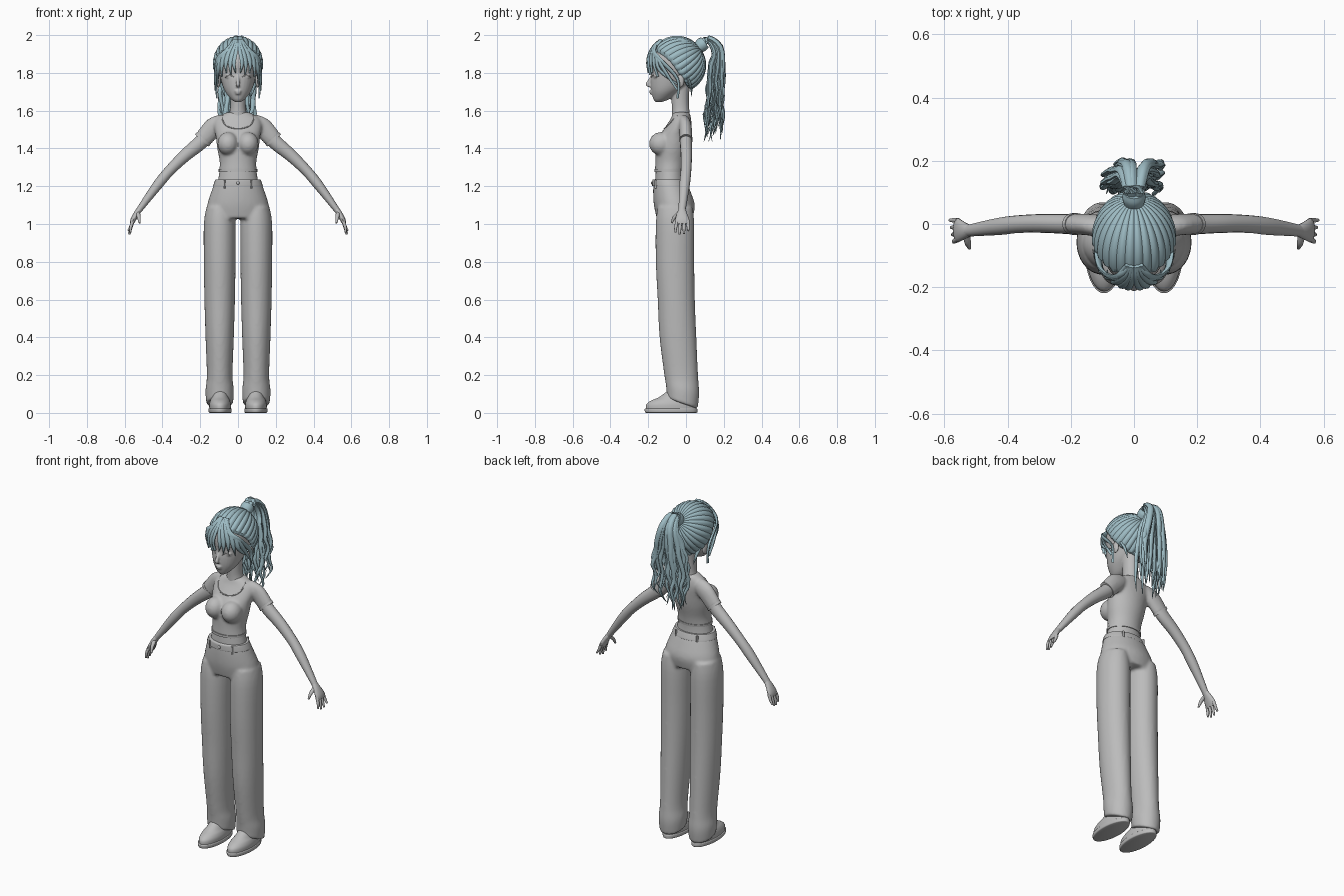
import bpy, bmesh, math, random
from mathutils import Vector

random.seed(4)
if "Cube" in bpy.data.objects:
    bpy.data.objects.remove(bpy.data.objects["Cube"])


def material(name, rgb):
    m = bpy.data.materials.new(name)
    m.use_nodes = True
    m.diffuse_color = (*rgb, 1)
    m.node_tree.nodes["Principled BSDF"].inputs["Base Color"].default_value = (*rgb, 1)
    return m


GREY = material("plain grey", (0.5, 0.5, 0.5))
BLUE = material("dusty blue", (0.34, 0.5, 0.55))


def resample(pts, k):
    """Catmull-Rom interpolation of tuples of any length."""
    out = []
    for i in range(len(pts) - 1):
        quad = [pts[max(i - 1, 0)], pts[i], pts[i + 1], pts[min(i + 2, len(pts) - 1)]]
        for j in range(k):
            t = j / k
            out.append([0.5 * (2 * b + (c - a) * t + (2 * a - 5 * b + 4 * c - d) * t * t
                               + (3 * b - a - 3 * c + d) * t ** 3) for a, b, c, d in zip(*quad)])
    return out + [list(pts[-1])]


def finish(name, bm, mat):
    bmesh.ops.recalc_face_normals(bm, faces=bm.faces)
    me = bpy.data.meshes.new(name)
    bm.to_mesh(me)
    bm.free()
    me.materials.append(mat)
    ob = bpy.data.objects.new(name, me)
    bpy.context.collection.objects.link(ob)
    return ob


def tube(name, pts, mat=GREY, n=16, hint=(0, 1, 0), level=False, k=4):
    """Loft of ellipses (x, y, z, half width, half depth); level keeps the rings flat."""
    rows, rings, bm = resample(pts, k), [], bmesh.new()
    for i, r in enumerate(rows):
        p = Vector(r[:3])
        a, b = rows[max(i - 1, 0)], rows[min(i + 1, len(rows) - 1)]
        t = Vector((0, 0, 1)) if level else (Vector(b[:3]) - Vector(a[:3])).normalized()
        side = t.cross(Vector(hint)).normalized()
        up = side.cross(t)
        w, d = max(r[3], 0.001), max(r[4], 0.001)
        rings.append([bm.verts.new(p + side * w * math.cos(q) + up * d * math.sin(q))
                      for q in (math.tau * j / n for j in range(n))])
    for a, b in zip(rings, rings[1:]):
        for j in range(n):
            bm.faces.new((a[j], a[(j + 1) % n], b[(j + 1) % n], b[j]))
    bm.faces.new(rings[0])
    bm.faces.new(rings[-1])
    return finish(name, bm, mat)


def body(name, rows, x=0, n=32):
    """Upright loft from rows of (z, half width, front y, back y)."""
    return tube(name, [(x, (f + b) / 2, z, w, (b - f) / 2) for z, w, f, b in rows],
                n=n, level=True)


def ball(name, loc, scale, mat=GREY):
    bm = bmesh.new()
    bmesh.ops.create_uvsphere(bm, u_segments=20, v_segments=12, radius=1)
    for v in bm.verts:
        v.co = Vector(loc) + Vector(a * b for a, b in zip(v.co, scale))
    return finish(name, bm, mat)


def fuse(name, parts, voxel, rounds):
    """Join overlapping volumes into one soft skin."""
    bpy.ops.object.select_all(action="DESELECT")
    for p in parts:
        p.select_set(True)
    ob = bpy.context.view_layer.objects.active = parts[0]
    bpy.ops.object.join()
    ob.name = name
    m = ob.modifiers.new("skin", "REMESH")
    m.mode, m.voxel_size = "VOXEL", voxel
    s = ob.modifiers.new("soften", "SMOOTH")
    s.factor, s.iterations = 0.5, rounds
    for mod in ("skin", "soften"):
        bpy.ops.object.modifier_apply(modifier=mod)
    bpy.context.view_layer.update()
    return ob


def seam(name, target, xz, r):
    """Thin cord laid on the front of a part."""
    pts = []
    for x, z in xz:
        hit, p, _, _ = target.ray_cast(Vector((x, -1, z)), Vector((0, 1, 0)))
        if hit:
            pts.append((*p, r, r))
    if len(pts) > 2:
        tube(name, pts, n=8, hint=(0, 1, 0.1), k=2)


SIDES = (("left", 1), ("right", -1))

# Trousers: hips and two wide legs
parts = [body("hips", [(1.03, .165, -.155, .035), (1.1, .163, -.17, .047),
                       (1.17, .142, -.174, .025), (1.235, .118, -.172, -.002)])]
for side, s in SIDES:
    leg = [(.05, .071, -.1, .062), (.12, .075, -.105, .07), (.2, .068, -.115, .064),
           (.4, .075, -.14, .055), (.6, .081, -.15, .047), (.8, .084, -.16, .044),
           (1, .084, -.16, .044), (1.09, .07, -.15, .035)]
    parts.append(body("leg", leg, .097 * s))
trousers = fuse("trousers", parts, .009, 5)
for v in trousers.data.vertices:  # hem drops toward the heel
    if v.co.z < .2:
        v.co.z -= (v.co.y + .02) * .45 * (1 - v.co.z / .2)
body("waistband", [(1.2, .131, -.178, .012), (1.205, .131, -.179, .012),
                   (1.23, .122, -.178, .003), (1.236, .119, -.175, .0)])
ball("waist_button", (0, -.179, 1.217), (.009, .006, .009))
for side, s in SIDES:
    for x, y, z in ((.072, -.16, 1.21), (.07, -.006, 1.21)):
        tube(side + "_belt_loop", [(x * s, y, z - .022, .006, .007),
                                   (x * s, y, z + .022, .006, .007)], n=8, level=True)

# Shoes
for side, s in SIDES:
    body(side + "_shoe_sole", [(0, .055, -.21, .055), (.004, .06, -.217, .06),
                               (.02, .061, -.219, .06), (.024, .057, -.214, .056)], .095 * s)
    body(side + "_shoe_upper", [(.02, .057, -.213, .056), (.045, .057, -.21, .056),
                                (.065, .052, -.185, .053), (.085, .045, -.14, .05),
                                (.13, .04, -.08, .045)], .095 * s)

# Cropped top: torso, bust and short sleeves
parts = [body("torso", [(1.275, .1, -.165, -.008), (1.33, .097, -.162, 0),
                        (1.4, .11, -.16, .017), (1.46, .117, -.145, .026),
                        (1.52, .126, -.105, .03), (1.56, .112, -.08, .026),
                        (1.592, .06, -.068, .02)])]
for side, s in SIDES:
    parts.append(ball("bust", (.053 * s, -.132, 1.425), (.056, .064, .062)))
    parts.append(tube("sleeve", [(.08 * s, -.01, 1.545, .03, .04), (.13 * s, -.003, 1.512, .034, .052),
                                 (.19 * s, 0, 1.443, .033, .047)], hint=(1, 0, 0)))
top = fuse("cropped_top", parts, .008, 5)
seam("neckline", top, [(.082 * math.cos(a), 1.575 - .07 * math.sin(a) ** .6)
                       for a in (math.pi * i / 16 for i in range(17))], .003)
body("top_hem", [(1.276, .102, -.168, -.006), (1.29, .102, -.168, -.004)])
body("midriff", [(1.2, .112, -.165, -.005), (1.25, .102, -.162, -.01), (1.3, .094, -.158, -.01)])

# Arms and hands
for side, s in SIDES:
    def limb(name, rows, n=16):
        tube(side + name, [(s * x, *rest) for x, *rest in rows], n=n, hint=(1, 0, 0))

    limb("_sleeve_hem", [(.182, 0, 1.452, .035, .049), (.191, 0, 1.442, .035, .049)])
    limb("_arm", [(.15, 0, 1.485, .03, .035), (.2, 0, 1.43, .032, .038), (.28, .002, 1.363, .03, .033),
                  (.36, 0, 1.285, .028, .028), (.415, -.006, 1.22, .028, .027),
                  (.468, -.013, 1.15, .024, .022), (.53, -.022, 1.065, .018, .015)])
    limb("_palm", [(.52, -.021, 1.08, .018, .015), (.54, -.021, 1.05, .029, .015),
                   (.556, -.02, 1.02, .038, .014), (.563, -.019, 1.0, .034, .01)])
    for i, reach in enumerate((.045, .056, .052, .036)):
        y = -.047 + .019 * i
        limb("_finger", [(.556, y, 1.018, .009, .01), (.568, y * 1.15, 1.005 - reach / 2, .008, .008),
                         (.57 + .004 * i, y * 1.2, 1 - reach, .005, .005)], 10)
    limb("_thumb", [(.53, -.035, 1.058, .01, .012), (.525, -.062, 1.035, .009, .01),
                    (.52, -.076, 1.005, .005, .005)], 10)

# Head, neck, nose, lips and ears
parts = [body("head", [(1.645, .014, -.16, -.13), (1.66, .036, -.172, -.09), (1.69, .061, -.181, -.045),
                       (1.72, .077, -.186, -.005), (1.76, .09, -.187, .03), (1.8, .1, -.184, .06),
                       (1.85, .105, -.19, .075), (1.9, .1, -.178, .075), (1.95, .07, -.13, .05),
                       (1.97, .03, -.08, .01)]),
         body("neck", [(1.54, .06, -.075, .022), (1.6, .043, -.074, .018),
                       (1.66, .041, -.077, .015), (1.73, .045, -.08, .02)]),
         tube("nose", [(0, -.178, 1.79, .006, .006), (0, -.194, 1.757, .009, .009),
                       (0, -.203, 1.738, .012, .011), (0, -.188, 1.728, .01, .005)], n=12),
         ball("upper_lip", (0, -.184, 1.703), (.018, .011, .006)),
         ball("lower_lip", (0, -.182, 1.692), (.015, .011, .007))]
for side, s in SIDES:
    parts.append(ball("eyelid", (.044 * s, -.158, 1.782), (.024, .016, .014)))
head = fuse("head", parts, .005, 3)
for side, s in SIDES:
    seam(side + "_lashes", head, [(s * (.022 + .005 * i), 1.776 + .012 * math.sin(math.pi * i / 9))
                                  for i in range(10)], .0025)
    ball(side + "_ear", (.104 * s, -.03, 1.757), (.012, .021, .034))

# Combed hair shell: ridges run from the hairline back to the tie
CENTRE, SIZE = Vector((0, -.045, 1.845)), (.128, .149, .147)
POLE, ACROSS, FRONT = Vector((0, .83, .55)), Vector((1, 0, 0)), Vector((0, -.55, .83))
bm, N, rows = bmesh.new(), 168, []
for ring in range(19):
    row = []
    for j in range(N):
        a = math.tau * j / N
        theta = math.radians(99 + 18 * max(0, math.cos(a)) ** 2) * (ring + .5) / 18.5
        d = POLE * math.cos(theta) + (ACROSS * math.sin(a) + FRONT * math.cos(a)) * math.sin(theta)
        bump = 1 + .045 * abs(math.sin(14 * a)) * math.sin(theta) - (.1 if ring == 18 else 0)
        row.append(bm.verts.new(CENTRE + Vector(c * r * bump for c, r in zip(d, SIZE))))
    rows.append(row)
for a, b in zip(rows, rows[1:]):
    for j in range(N):
        bm.faces.new((a[j], a[(j + 1) % N], b[(j + 1) % N], b[j]))
bm.faces.new(rows[0])
finish("hair_cap", bm, BLUE)


def fringe_point(x, z, w, s):
    inside = 1 - (x / .135) ** 2 - ((z - CENTRE.z) / .157) ** 2
    return (s * x, CENTRE.y - .16 * math.sqrt(max(0, inside)), z, w, .007)


# Fringe and face-framing locks, parted at the middle
LOCKS = [(.016, 1.90, .012, 1.80), (.032, 1.90, .036, 1.79), (.052, 1.90, .062, 1.80),
         (.07, 1.90, .086, 1.78), (.088, 1.885, .108, 1.74), (.1, 1.87, .12, 1.71),
         (.108, 1.87, .112, 1.665)]
for side, s in SIDES:
    for i, (mx, mz, tx, tz) in enumerate(LOCKS):
        tube(side + "_fringe_lock",
             [fringe_point(.006 + .003 * i, 1.975, .006, s),
              fringe_point(mx * .55, mz + .045, .012, s), fringe_point(mx, mz, .014, s),
              fringe_point((mx + tx) / 2 + .008, (mz + tz) / 2, .011, s),
              fringe_point(tx, tz, .001, s)], BLUE, n=8, hint=(.5 * s, -1, .2), k=5)
    tube(side + "_nape_wisp", [(.1 * s, .0, 1.79, .01, .008), (.085 * s, .025, 1.73, .009, .007),
                               (.07 * s, .03, 1.675, .001, .001)], BLUE, n=8)

# Hair tie and wavy ponytail
tube("hair_tie", [(0, .068, 1.935, .033, .033), (0, .085, 1.95, .037, .037),
                  (0, .1, 1.962, .033, .033)], BLUE, hint=(1, 0, 0))
for i in range(34):
    a, b = random.uniform(-1, 1), random.uniform(-1, 1)
    tip, ph = random.uniform(1.43, 1.58), random.uniform(0, math.tau)
    pts = [(.015 * a, .075, 1.945 + .012 * b, .01, .01), (.025 * a, .12, 1.975 + .012 * b, .014, .012),
           (.042 * a, .165 + .02 * b, 1.92 + .02 * b, .016, .012)]
    for j in range(1, 8):
        f = j / 7
        wave = .012 * f * math.sin(ph + 2.1 * j)
        pts.append(((.05 + .05 * math.sin(2.4 * f)) * a + wave, .165 - .025 * f + (.035 + .015 * f) * b + wave,
                    1.9 + (tip - 1.9) * f, .016 * (1 - f) ** .5 + .001, .011 * (1 - f) ** .5 + .001))
    tube("ponytail_strand", pts, BLUE, n=8, hint=(.3 * a, 1, .2), k=3)

# Smooth shading with crisp edges
bpy.ops.object.select_all(action="DESELECT")
for ob in bpy.context.scene.objects:
    if ob.type == "MESH":
        ob.select_set(True)
        bpy.context.view_layer.objects.active = ob
bpy.ops.object.shade_smooth_by_angle(angle=math.radians(50))
